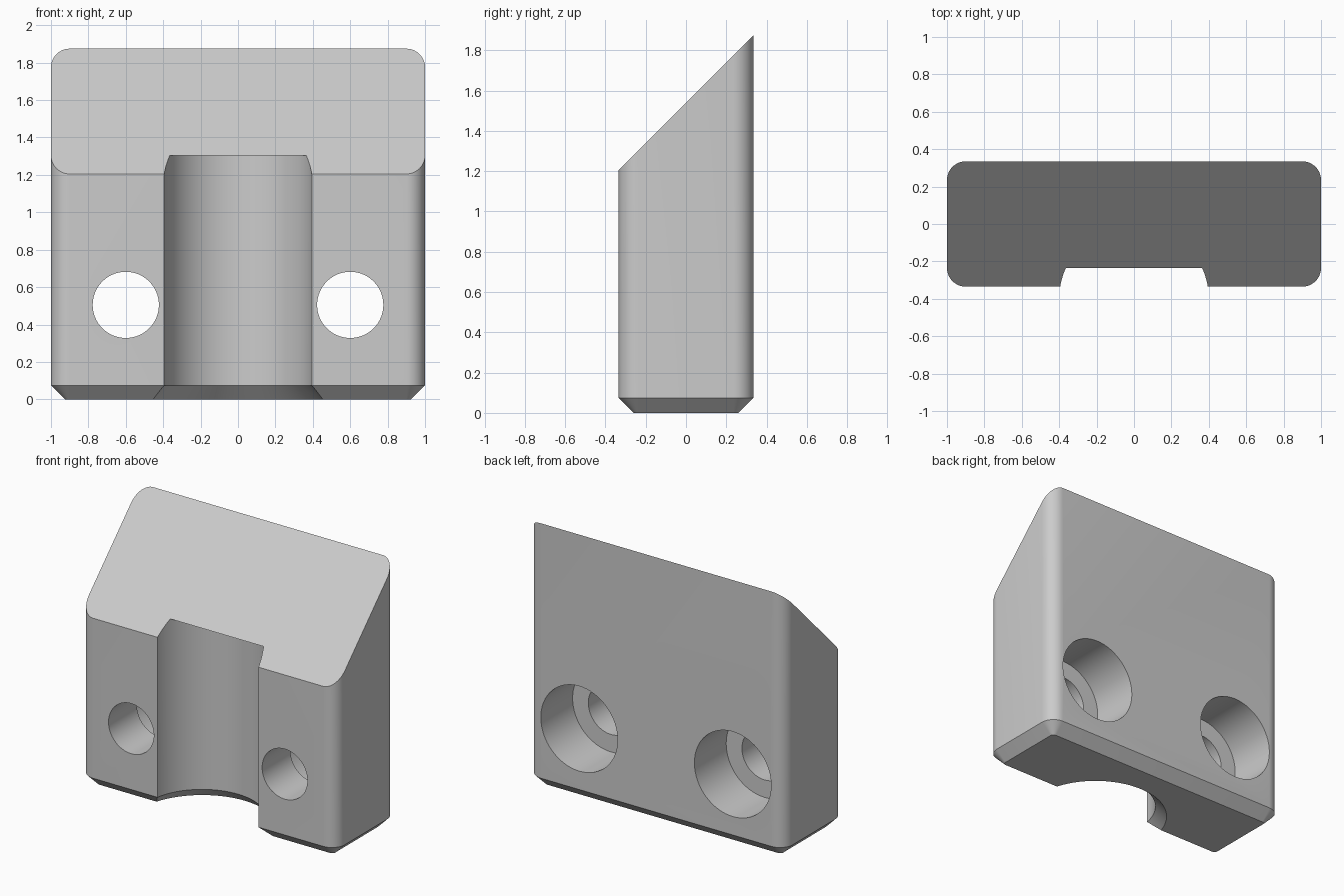
import bpy, bmesh
from math import sin, cos, pi
from mathutils import Matrix

cube = bpy.data.objects.get("Cube")
if cube:
    bpy.data.objects.remove(cube, do_unlink=True)

HALF_X, HALF_Y = 1.0, 0.335
CORNER, CHAMFER = 0.1, 0.075
SLOPE_MID = 1.54          # height of the 45 degree top at y = 0

grey = bpy.data.materials.new("plain_grey")
grey.use_nodes = True
grey.diffuse_color = (0.6, 0.6, 0.6, 1)
grey.node_tree.nodes["Principled BSDF"].inputs["Base Color"].default_value = grey.diffuse_color


def loft(name, rings):
    """Solid made by joining equal-length rings of points, capped at both ends."""
    bm = bmesh.new()
    loops = [[bm.verts.new(p) for p in ring] for ring in rings]
    n = len(loops[0])
    for a, b in zip(loops, loops[1:]):
        for i in range(n):
            j = (i + 1) % n
            bm.faces.new((a[i], a[j], b[j], b[i]))
    bm.faces.new(loops[0][::-1])
    bm.faces.new(loops[-1])
    bmesh.ops.recalc_face_normals(bm, faces=bm.faces)
    mesh = bpy.data.meshes.new(name)
    bm.to_mesh(mesh)
    bm.free()
    mesh.materials.append(grey)
    obj = bpy.data.objects.new(name, mesh)
    bpy.context.scene.collection.objects.link(obj)
    return obj


def rounded_rect(inset, height, steps=10):
    """Rounded rectangle outline; height is a function of y."""
    r = CORNER - inset
    ring = []
    for k, (sx, sy) in enumerate(((1, 1), (-1, 1), (-1, -1), (1, -1))):
        for s in range(steps + 1):
            a = (k + s / steps) * pi / 2
            x = sx * (HALF_X - CORNER) + r * cos(a)
            y = sy * (HALF_Y - CORNER) + r * sin(a)
            ring.append((x, y, height(y)))
    return ring


def lathe(name, profile, matrix, sides=64):
    """Turned solid from (radius, position along axis) pairs."""
    rings = [[(r * cos(2 * pi * i / sides), r * sin(2 * pi * i / sides), t)
              for i in range(sides)] for r, t in profile]
    obj = loft(name, rings)
    obj.data.transform(matrix)
    obj.hide_render = True
    return obj


# Block with chamfered base, rounded upright edges and sloping top
block = loft("wedge_block", [
    rounded_rect(CHAMFER, lambda y: 0),
    rounded_rect(0, lambda y: CHAMFER),
    rounded_rect(0, lambda y: SLOPE_MID + y),
])

# Upright front groove, flared at the base and closed at the top
cutters = [lathe("groove_cutter",
                 [(0.525, -0.05), (0.4, CHAMFER), (0.4, 1.305)],
                 Matrix.Translation((0, -0.4, 0)), 96)]

# Counterbored screw holes, wide end at the back
for side, x in (("left", 0.6), ("right", -0.6)):
    place = Matrix.Translation((x, 0, 0.505)) @ Matrix.Rotation(-pi / 2, 4, 'X')
    cutters.append(lathe(side + "_hole_cutter",
                         [(0.177, -0.5), (0.177, -0.02), (0.3, -0.02), (0.3, 0.5)], place))

# Cut the block and tidy up
bpy.ops.object.select_all(action='DESELECT')
block.select_set(True)
bpy.context.view_layer.objects.active = block
for cutter in cutters:
    mod = block.modifiers.new(cutter.name, 'BOOLEAN')
    mod.operation = 'DIFFERENCE'
    mod.solver = 'EXACT'
    mod.object = cutter
    bpy.ops.object.modifier_apply(modifier=mod.name)
    bpy.data.objects.remove(cutter, do_unlink=True)

bpy.ops.object.shade_smooth_by_angle(angle=pi / 6)
